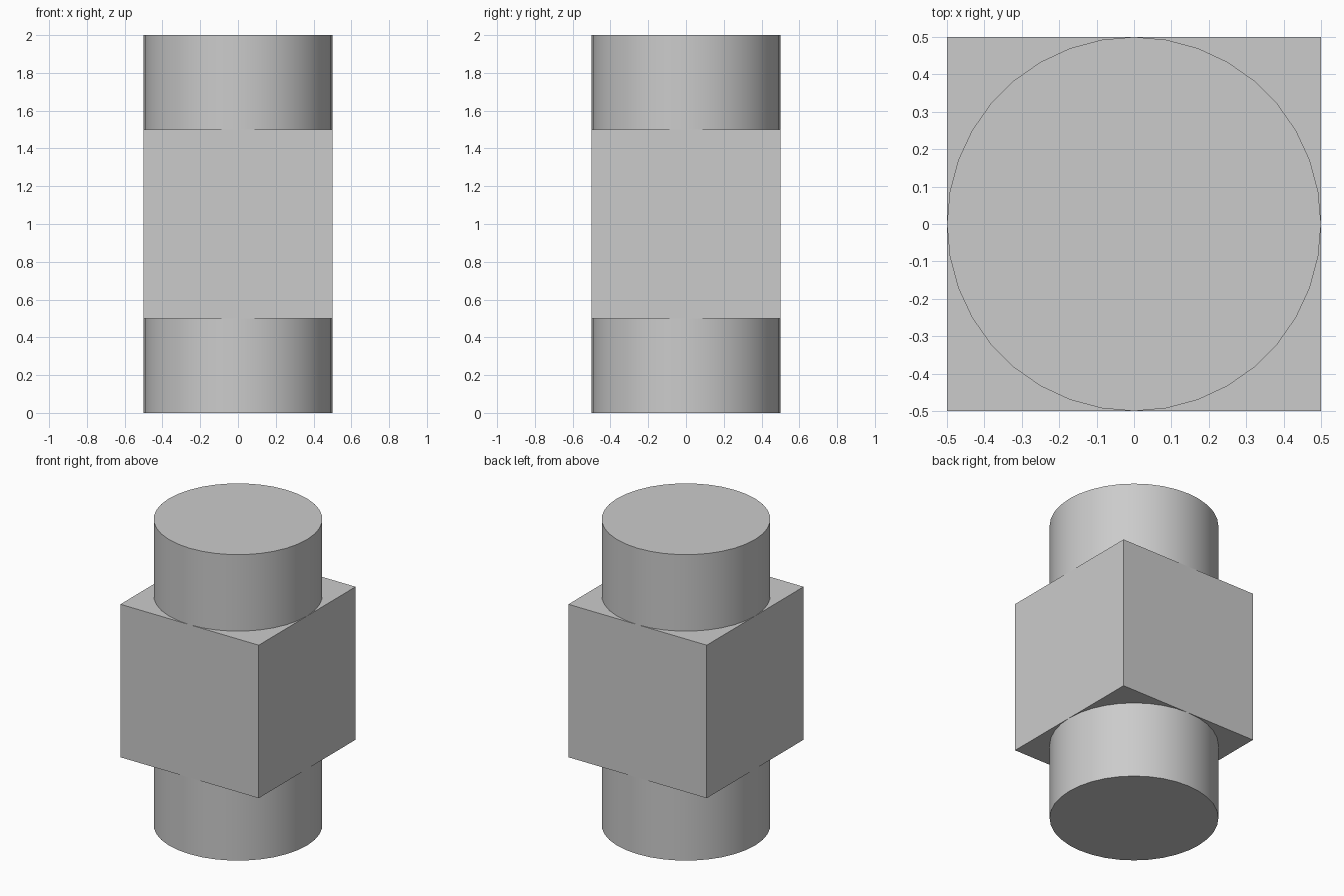
import bpy

if "Cube" in bpy.data.objects:
    bpy.data.objects.remove(bpy.data.objects["Cube"])

# Round shaft running the full height
bpy.ops.mesh.primitive_cylinder_add(vertices=36, radius=0.5, depth=2, location=(0, 0, 1))
shaft = bpy.context.object
shaft.name = "round_shaft"
bpy.ops.object.shade_smooth_by_angle()

# Square block around the middle of the shaft
bpy.ops.mesh.primitive_cube_add(size=1, location=(0, 0, 1))
block = bpy.context.object
block.name = "middle_block"
